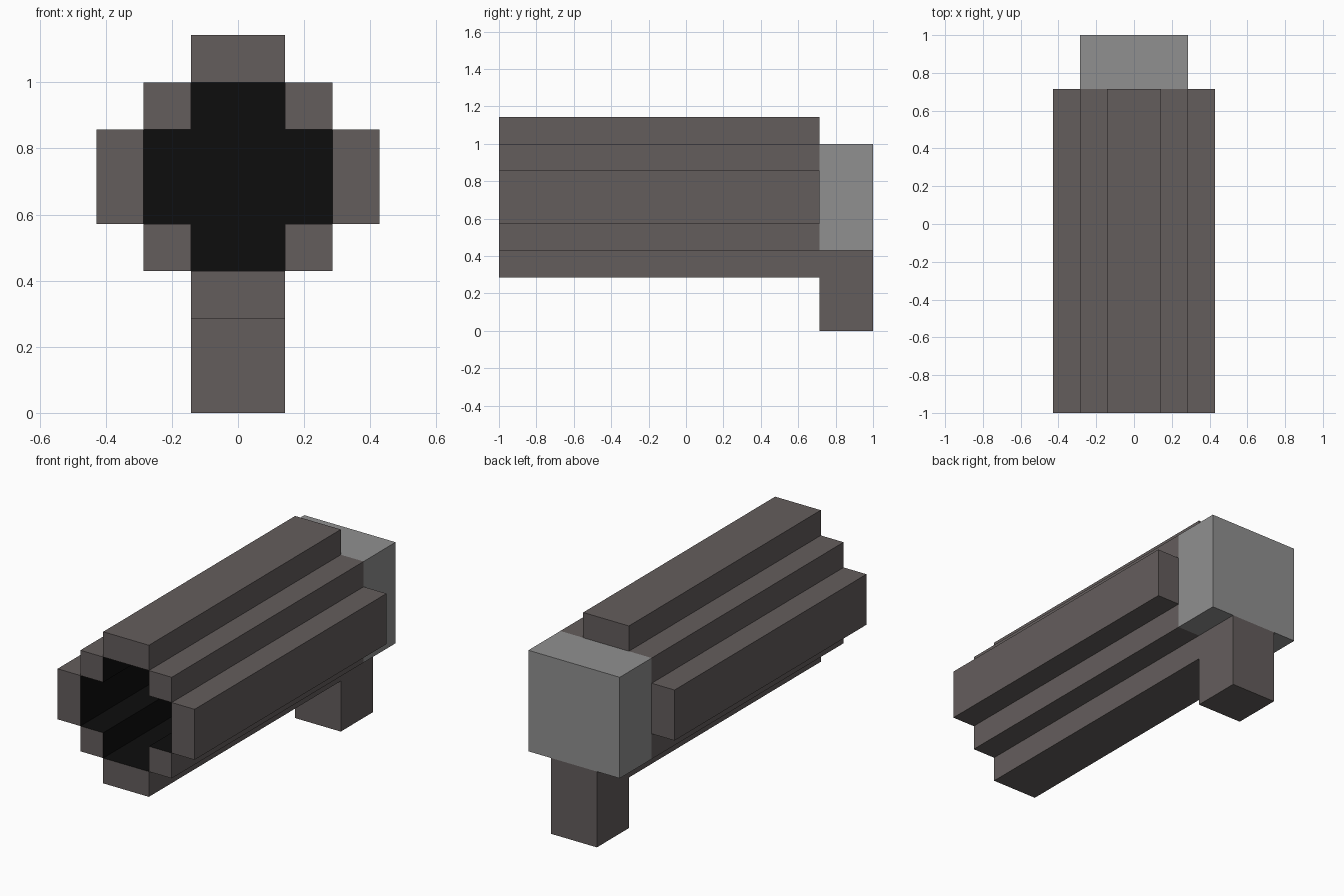
import bpy
from mathutils import Vector

if "Cube" in bpy.data.objects:
    bpy.data.objects.remove(bpy.data.objects["Cube"], do_unlink=True)

U = 1 / 7            # one block unit
AXIS = 5             # height of the barrel axis, in units
FRONT, JOINT, BACK = -7, 5, 7


def material(name, colour):
    mat = bpy.data.materials.new(name)
    mat.use_nodes = True
    mat.diffuse_color = (*colour, 1)
    mat.node_tree.nodes["Principled BSDF"].inputs["Base Color"].default_value = (*colour, 1)
    return mat


brown = material("dark_brown_metal", (0.127, 0.110, 0.108))
grey = material("grey_metal", (0.28, 0.28, 0.28))
black = material("black_bore", (0.004, 0.004, 0.004))


def block(name, low, high, mat, toward=()):
    """Box between two corners; faces pointing along 'toward' are black."""
    low, high = Vector(low) * U, Vector(high) * U
    bpy.ops.mesh.primitive_cube_add(size=1)
    obj = bpy.context.object
    obj.name = obj.data.name = name
    for v in obj.data.vertices:
        v.co = [(a + b) / 2 + c * (b - a) for a, b, c in zip(low, high, v.co)]
    obj.data.materials.append(mat)
    obj.data.materials.append(black)
    for face in obj.data.polygons:
        if any(face.normal.dot(Vector(d)) > 0.9 for d in toward):
            face.material_index = 1
    return obj


# Outer rails, black on the side that lines the bore
for side, s in (("left", 1), ("right", -1)):
    x0, x1 = sorted((2 * s, 3 * s))
    block(f"{side}_rail", (x0, FRONT, AXIS - 1), (x1, JOINT, AXIS + 1),
          brown, [(-s, 0, 0)])
for level, s in (("top", 1), ("bottom", -1)):
    z0, z1 = sorted((2 * s, 3 * s))
    block(f"{level}_rail", (-1, FRONT, AXIS + z0), (1, JOINT, AXIS + z1),
          brown, [(0, 0, -s)])

# Corner bars between the rails
for side, sx in (("left", 1), ("right", -1)):
    for level, sz in (("top", 1), ("bottom", -1)):
        x0, x1 = sorted((sx, 2 * sx))
        z0, z1 = sorted((sz, 2 * sz))
        block(f"{level}_{side}_corner_bar", (x0, FRONT, AXIS + z0),
              (x1, JOINT, AXIS + z1), brown, [(-sx, 0, 0), (0, 0, -sz)])

# Rear block closes the bore, with the grip below it
block("rear_block", (-2, JOINT, AXIS - 2), (2, BACK, AXIS + 2), grey, [(0, -1, 0)])
block("grip", (-1, JOINT, 0), (1, BACK, AXIS - 2), brown)
